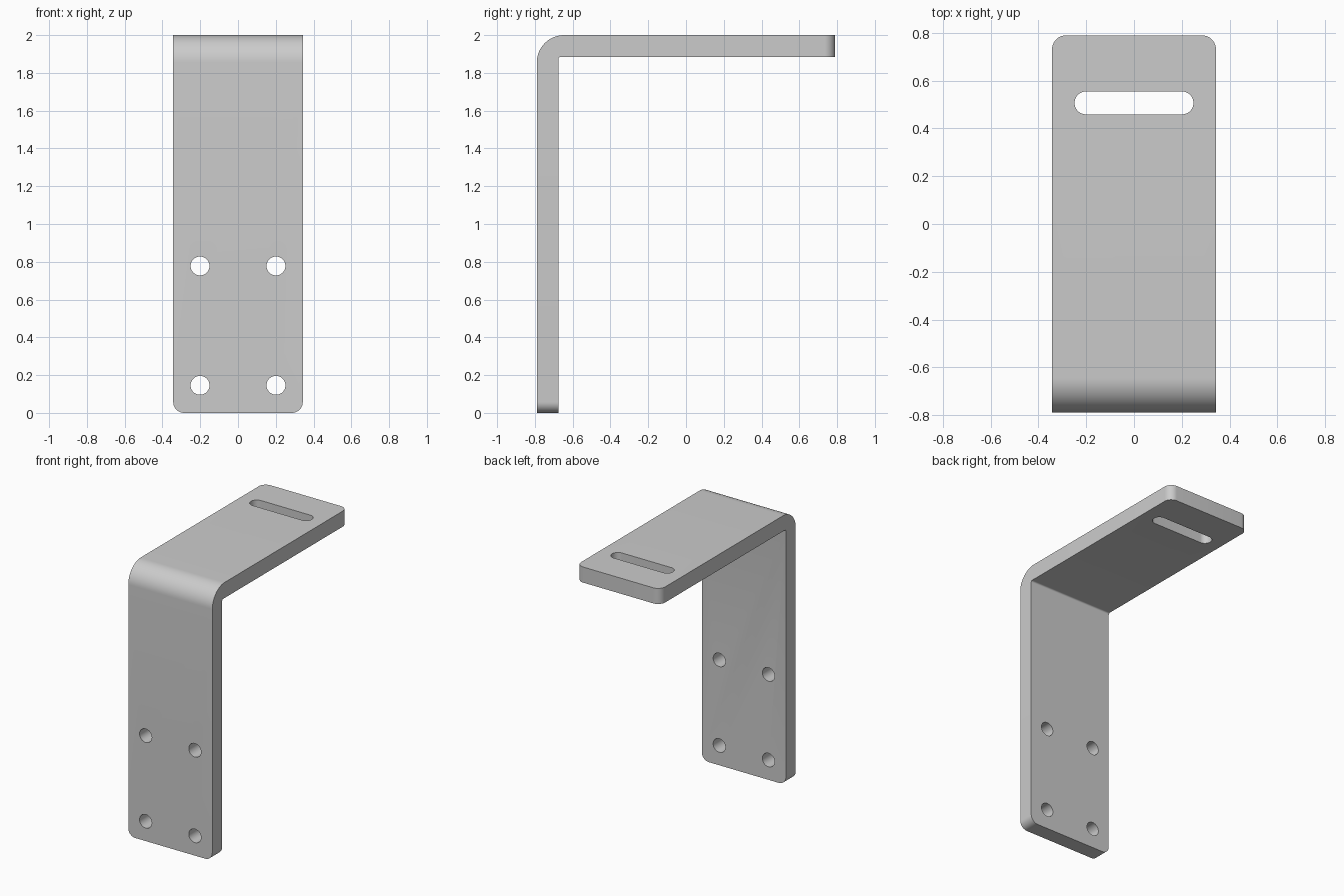
import bpy
import bmesh
from math import cos, sin, pi, radians
from mathutils import Matrix, Vector

cube = bpy.data.objects.get("Cube")
if cube:
    bpy.data.objects.remove(cube, do_unlink=True)

HALF_W, BACK, TOP, THICK = 0.343, 0.79, 2.0, 0.115
BEND_OUT, BEND_IN, CORNER = 0.145, 0.012, 0.058

steel = bpy.data.materials.new("grey_steel")
steel.use_nodes = True
steel.diffuse_color = (0.6, 0.6, 0.6, 1)
steel.node_tree.nodes["Principled BSDF"].inputs["Base Color"].default_value = (0.6, 0.6, 0.6, 1)


def prism(bm, points, depth):
    """Extrude a closed outline along a vector."""
    face = bm.faces.new([bm.verts.new(p) for p in points])
    new = bmesh.ops.extrude_face_region(bm, geom=[face])["geom"]
    bmesh.ops.translate(bm, vec=depth, verts=[v for v in new if isinstance(v, bmesh.types.BMVert)])
    bmesh.ops.recalc_face_normals(bm, faces=bm.faces)


def make_object(name, bm):
    mesh = bpy.data.meshes.new(name)
    bm.to_mesh(mesh)
    bm.free()
    mesh.materials.append(steel)
    obj = bpy.data.objects.new(name, mesh)
    bpy.context.collection.objects.link(obj)
    return obj


def round_edges(bm, test, radius, segments):
    """Bevel the edges whose two ends both pass the test."""
    edges = [e for e in bm.edges if all(test(v.co) for v in e.verts)]
    bmesh.ops.bevel(bm, geom=edges, offset=radius, offset_type='OFFSET', segments=segments,
                    profile=0.5, affect='EDGES', clamp_overlap=False)


def near(a, b):
    return abs(a - b) < 1e-4


def slot_cutter(name, half_len, radius, matrix, segments=24):
    """Stadium-shaped cutter; a half length of zero gives a round hole."""
    points = []
    for side, start in ((1, -pi / 2), (-1, pi / 2)):
        for i in range(segments + (half_len > 0)):
            a = start + pi * i / segments
            points.append((side * half_len + radius * cos(a), radius * sin(a), -0.2))
    bm = bmesh.new()
    prism(bm, points, Vector((0, 0, 0.4)))
    bm.transform(matrix)
    obj = make_object(name, bm)
    obj.hide_render = True
    return obj


# L-shaped plate
inner_y, inner_z = -BACK + THICK, TOP - THICK
outline = [(-BACK, 0), (inner_y, 0), (inner_y, inner_z), (BACK, inner_z), (BACK, TOP), (-BACK, TOP)]
bm = bmesh.new()
prism(bm, [(-HALF_W, y, z) for y, z in outline], Vector((2 * HALF_W, 0, 0)))

# Rounded bend, then rounded plate corners
round_edges(bm, lambda c: near(c.y, -BACK) and near(c.z, TOP), BEND_OUT, 16)
round_edges(bm, lambda c: near(c.y, inner_y) and near(c.z, inner_z), BEND_IN, 6)
for x in (-HALF_W, HALF_W):
    round_edges(bm, lambda c: near(c.x, x) and near(c.z, 0), CORNER, 10)
    round_edges(bm, lambda c: near(c.x, x) and near(c.y, BACK), CORNER, 10)
bracket = make_object("angle_bracket", bm)

# Four screw holes in the upright and one slot in the arm
cutters = [slot_cutter("slot_cutter", 0.201, 0.048, Matrix.Translation((0, 0.507, TOP - THICK / 2)))]
for x in (-0.201, 0.201):
    for z in (0.146, 0.778):
        place = Matrix.Translation((x, -BACK + THICK / 2, z)) @ Matrix.Rotation(radians(90), 4, 'X')
        cutters.append(slot_cutter("hole_cutter", 0, 0.05, place))
for cutter in cutters:
    mod = bracket.modifiers.new("cut", 'BOOLEAN')
    mod.operation = 'DIFFERENCE'
    mod.solver = 'EXACT'
    mod.object = cutter

# Apply the cuts and drop the cutters
bpy.context.view_layer.update()
evaluated = bracket.evaluated_get(bpy.context.evaluated_depsgraph_get())
cut_mesh = bpy.data.meshes.new_from_object(evaluated)
bracket.modifiers.clear()
bracket.data = cut_mesh
for cutter in cutters:
    bpy.data.objects.remove(cutter, do_unlink=True)

# Smooth bends and holes, sharp plate edges
bpy.ops.object.select_all(action='DESELECT')
bracket.select_set(True)
bpy.context.view_layer.objects.active = bracket
bpy.ops.object.shade_smooth_by_angle(angle=radians(30))
